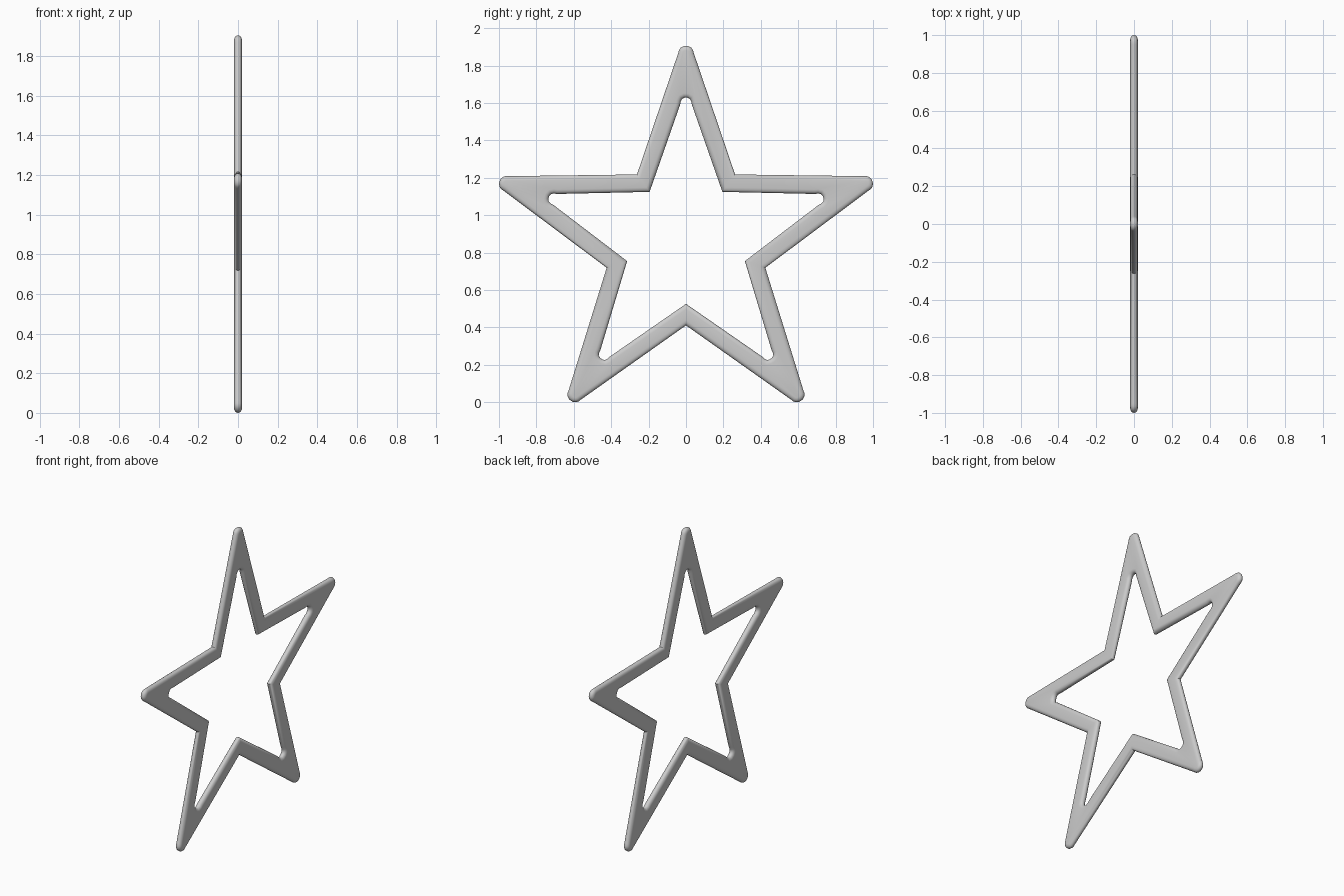
import bpy, bmesh
from math import sin, cos, pi
from mathutils import Vector

if "Cube" in bpy.data.objects:
    bpy.data.objects.remove(bpy.data.objects["Cube"])

CENTRE_Z = 0.857
HALF_T = 0.02      # half thickness along x
ROUND_W = 0.024    # width of the rounded edge
STEPS = 8


def star(tip_half, notch_r):
    """Closed star outline in (y, z): rounded tips and sharp notches."""
    tip = [(-u, r) for u, r in tip_half] + [(u, r) for u, r in reversed(tip_half)]
    pts = []
    for k in range(5):
        a = 2 * pi * k / 5
        for u, r in tip:
            pts.append(Vector((r * sin(a) + u * cos(a), r * cos(a) - u * sin(a))))
        b = a + pi / 5
        pts.append(Vector((notch_r * sin(b), notch_r * cos(b))))
    return pts


def offset(pts, d):
    """Mitred offset; positive d moves towards the star's inside."""
    out = []
    for i, p in enumerate(pts):
        e1 = (p - pts[i - 1]).normalized()
        e2 = (pts[(i + 1) % len(pts)] - p).normalized()
        n1, n2 = Vector((e1.y, -e1.x)), Vector((e2.y, -e2.x))
        out.append(p + (n1 + n2) * d / (1 + n1.dot(n2)))
    return out


outer = star([(0.041, 1.012), (0.037, 1.026), (0.028, 1.039), (0.011, 1.048)], 0.446)
inner = star([(0.031, 0.735), (0.028, 0.752), (0.021, 0.765), (0.008, 0.771)], 0.331)

# Rings around the frame's cross-section: rounded outer rim, then inner rim
rings = []
for outline, side in ((outer, 1), (inner, -1)):
    for s in range(STEPS + 1):
        a = (-pi / 2 + pi * s / STEPS) * side
        x = HALF_T * sin(a)
        rings.append([(x, p.x, p.y + CENTRE_Z)
                      for p in offset(outline, side * ROUND_W * (1 - cos(a)))])

# Skin the rings into a closed star frame
bm = bmesh.new()
grid = [[bm.verts.new(co) for co in ring] for ring in rings]
m, n = len(grid), len(outer)
for i in range(m):
    g, h = grid[i], grid[(i + 1) % m]
    for j in range(n):
        k = (j + 1) % n
        bm.faces.new((g[j], g[k], h[k], h[j]))
bmesh.ops.recalc_face_normals(bm, faces=bm.faces)
mesh = bpy.data.meshes.new("star_frame")
bm.to_mesh(mesh)
bm.free()
obj = bpy.data.objects.new("star_frame", mesh)
bpy.context.collection.objects.link(obj)
bpy.context.view_layer.objects.active = obj
obj.select_set(True)
bpy.ops.object.shade_smooth_by_angle(angle=0.7)
